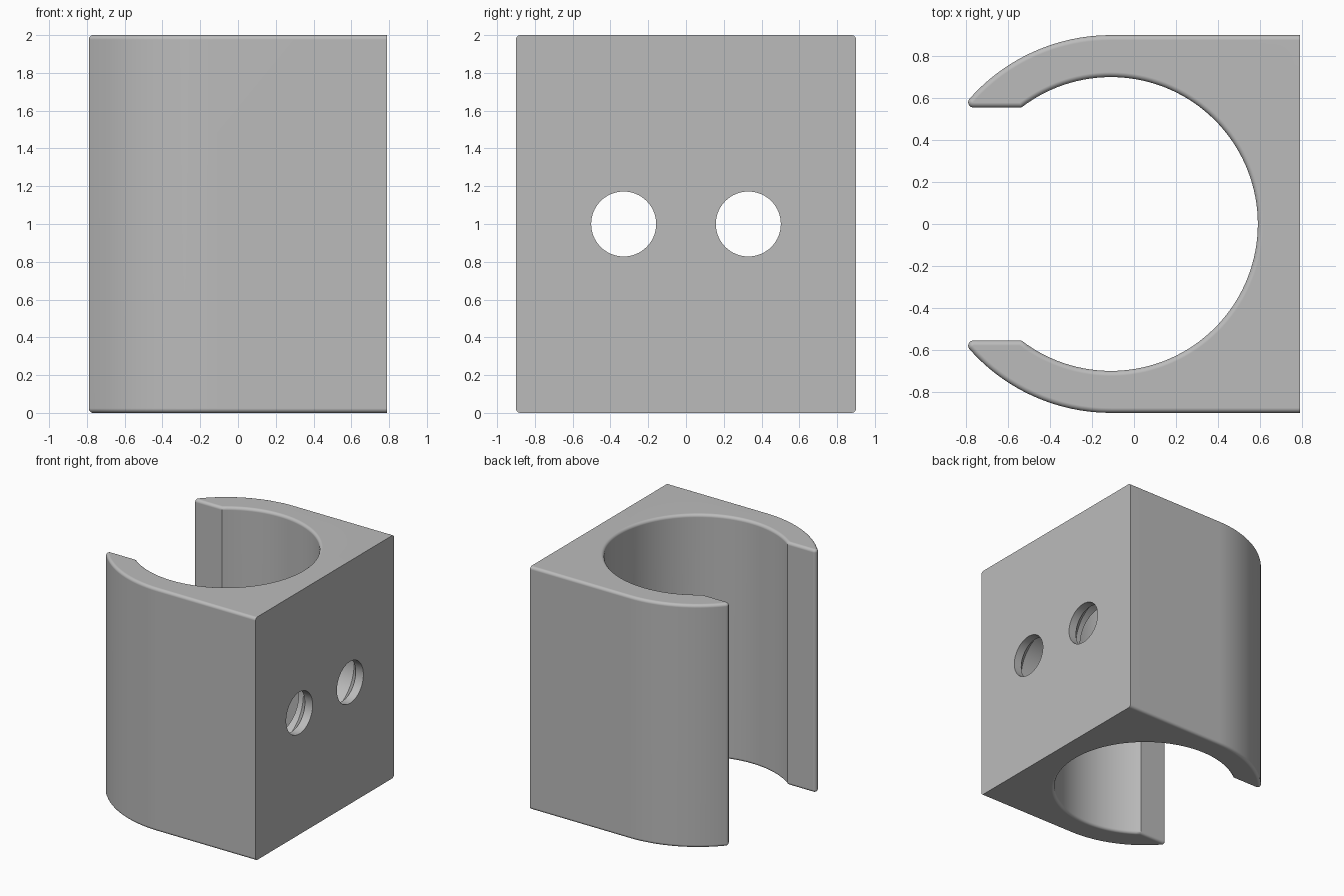
import bpy, bmesh
from math import sin, cos, pi, sqrt, asin, atan2

cube = bpy.data.objects.get("Cube")
if cube:
    bpy.data.objects.remove(cube, do_unlink=True)

# Main dimensions
BACK_X, AXIS_X = 0.79, -0.11        # mounting face and bore axis
OUTER, BORE, TIP_Y = 0.9, 0.7, 0.555
HEIGHT, TIP_R, FILLET = 2.0, 0.025, 0.024

grey = bpy.data.materials.new("plain grey")
grey.use_nodes = True
grey.diffuse_color = (0.5, 0.5, 0.5, 1)
grey.node_tree.nodes["Principled BSDF"].inputs["Base Color"].default_value = (0.5, 0.5, 0.5, 1)


def arc(cx, cy, r, start, end, steps):
    angles = [start + (end - start) * i / steps for i in range(steps + 1)]
    return [(cx + r * cos(a), cy + r * sin(a)) for a in angles]


def outline(d):
    """Clip cross-section, shrunk by d everywhere but the mounting face."""
    ty = TIP_Y + TIP_R
    tx = AXIS_X - sqrt((OUTER - TIP_R) ** 2 - ty ** 2)
    a = atan2(ty, tx - AXIS_X)
    b = pi - asin((TIP_Y + d) / (BORE + d))
    half = [(BACK_X, OUTER - d)]
    half += arc(AXIS_X, 0, OUTER - d, pi / 2, a, 16)
    half += arc(tx, ty, TIP_R - d, a, 1.5 * pi, 8)[1:]
    half += arc(AXIS_X, 0, BORE + d, b, 0, 48)
    return half + [(x, -y) for x, y in reversed(half[:-1])]


def loft(name, rings):
    """Skin a stack of closed rings and cap both ends."""
    bm = bmesh.new()
    loops = [[bm.verts.new(p) for p in ring] for ring in rings]
    n = len(loops[0])
    for low, high in zip(loops, loops[1:]):
        for i in range(n):
            j = (i + 1) % n
            bm.faces.new((low[i], low[j], high[j], high[i]))
    bm.faces.new(loops[0])
    bm.faces.new(loops[-1])
    bmesh.ops.recalc_face_normals(bm, faces=bm.faces)
    mesh = bpy.data.meshes.new(name)
    bm.to_mesh(mesh)
    bm.free()
    mesh.materials.append(grey)
    obj = bpy.data.objects.new(name, mesh)
    bpy.context.collection.objects.link(obj)
    return obj


# Clip body with rounded top and bottom rims
steps = [i * pi / 12 for i in range(7)]
layers = [(FILLET * (1 - sin(t)), FILLET * (1 - cos(t))) for t in steps]
layers += [(d, HEIGHT - z) for d, z in reversed(layers)]
body = loft("pipe_clip", [[(x, y, z) for x, y in outline(d)] for d, z in layers])

# Countersunk screw holes, widening towards the bore
hole_profile = [(0.9, 0.172), (0.72, 0.172), (0.63, 0.28), (0.1, 0.28)]
cutters = []
for side, y in (("left", 0.33), ("right", -0.33)):
    rings = [[(x, y + u, 1 + v) for u, v in arc(0, 0, r, 0, 2 * pi, 64)[:-1]]
             for x, r in hole_profile]
    cutter = loft("screw_hole_cutter_" + side, rings)
    cutter.hide_render = True
    cutters.append(cutter)
    cut = body.modifiers.new("screw hole " + side, "BOOLEAN")
    cut.operation, cut.solver, cut.object = "DIFFERENCE", "EXACT", cutter

bpy.ops.object.select_all(action="DESELECT")
body.select_set(True)
bpy.context.view_layer.objects.active = body
for name in [m.name for m in body.modifiers]:
    bpy.ops.object.modifier_apply(modifier=name)
for cutter in cutters:
    bpy.data.objects.remove(cutter, do_unlink=True)

# Smooth curves, flat broad faces
bpy.ops.object.shade_smooth_by_angle(angle=pi / 6)
weighted = body.modifiers.new("even shading", "WEIGHTED_NORMAL")
weighted.keep_sharp = True
